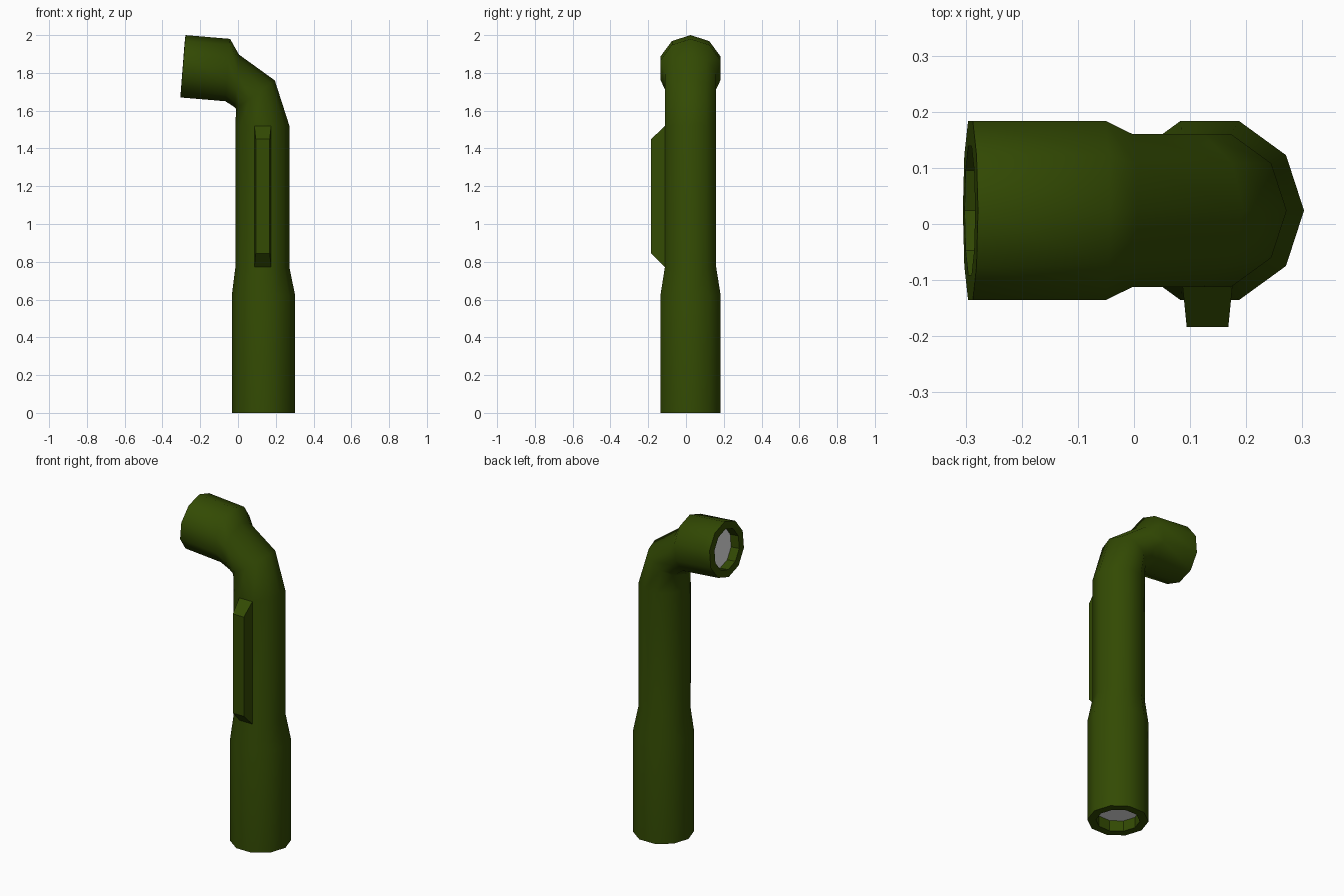
import bpy, bmesh, math
from mathutils import Vector

if "Cube" in bpy.data.objects:
    bpy.data.objects.remove(bpy.data.objects["Cube"])

def material(name, color):
    m = bpy.data.materials.new(name)
    m.diffuse_color = (*color, 1)
    m.use_nodes = True
    m.node_tree.nodes["Principled BSDF"].inputs["Base Color"].default_value = m.diffuse_color
    return m

green = material("olive green", (0.033, 0.069, 0.001))
grey = material("socket grey", (0.80, 0.80, 0.80))

def make_object(name, bm, mats):
    bmesh.ops.recalc_face_normals(bm, faces=bm.faces)
    me = bpy.data.meshes.new(name)
    bm.to_mesh(me)
    bm.free()
    ob = bpy.data.objects.new(name, me)
    bpy.context.collection.objects.link(ob)
    for m in mats:
        me.materials.append(m)
    return ob

# Bent tube: each ring is outer point (x, z), inner point (x, z), radius in y
SIDES, YC = 10, 0.024
BIG, SMALL, HOLE = 0.168, 0.143, 0.121
rings = [
    ((0.256, 0.065), (0.014, 0.065), HOLE),      # lower socket floor
    ((0.256, 0), (0.014, 0), HOLE),              # lower rim
    ((0.303, 0), (-0.033, 0), BIG),
    ((0.303, 0.62), (-0.033, 0.62), BIG),
    ((0.272, 0.77), (-0.014, 0.77), SMALL),
    ((0.272, 1.52), (-0.014, 1.52), SMALL),
    ((0.195, 1.76), (-0.010, 1.61), SMALL),      # bend
    ((0.005, 1.897), (-0.016, 1.617), SMALL),
    ((-0.042, 1.98), (-0.067, 1.65), BIG),       # upper socket
    ((-0.278, 2.0), (-0.305, 1.67), BIG),
    ((-0.283, 1.956), (-0.302, 1.714), HOLE),
    ((-0.228, 1.951), (-0.247, 1.709), HOLE),    # upper socket floor
]
bm = bmesh.new()
loops = []
for outer, inner, ry in rings:
    o, i = Vector(outer), Vector(inner)
    c, h = (o + i) / 2, (o - i) / 2
    loop = []
    for k in range(SIDES):
        a = math.tau * k / SIDES
        p = c + h * math.cos(a)
        loop.append(bm.verts.new((p.x, YC + ry * math.sin(a), p.y)))
    loops.append(loop)
for r, (a, b) in enumerate(zip(loops, loops[1:])):
    for k in range(SIDES):
        n = (k + 1) % SIDES
        bm.faces.new((a[k], a[n], b[n], b[k]))
        if r in (0, len(loops) - 2):             # faceted socket walls
            bm.edges.get((a[k], b[k])).smooth = False
for loop in (loops[0], loops[-1]):
    bm.faces.new(loop).material_index = 1
tube = make_object("wrench_tube", bm, [green, grey])
bpy.context.view_layer.objects.active = tube
tube.select_set(True)
bpy.ops.object.shade_smooth_by_angle(angle=math.radians(65), keep_sharp_edges=True)

# Raised bar on the front with sloped ends
bm = bmesh.new()
def rect(hx, y, z0, z1):
    return [bm.verts.new((0.131 + sx * hx, y, z))
            for sx, z in ((-1, z0), (1, z0), (1, z1), (-1, z1))]
back, front = rect(0.045, -0.105, 0.765, 1.525), rect(0.037, -0.184, 0.845, 1.45)
bm.faces.new(back)
bm.faces.new(front)
for k in range(4):
    n = (k + 1) % 4
    bm.faces.new((back[k], back[n], front[n], front[k]))
make_object("raised_bar", bm, [green])
